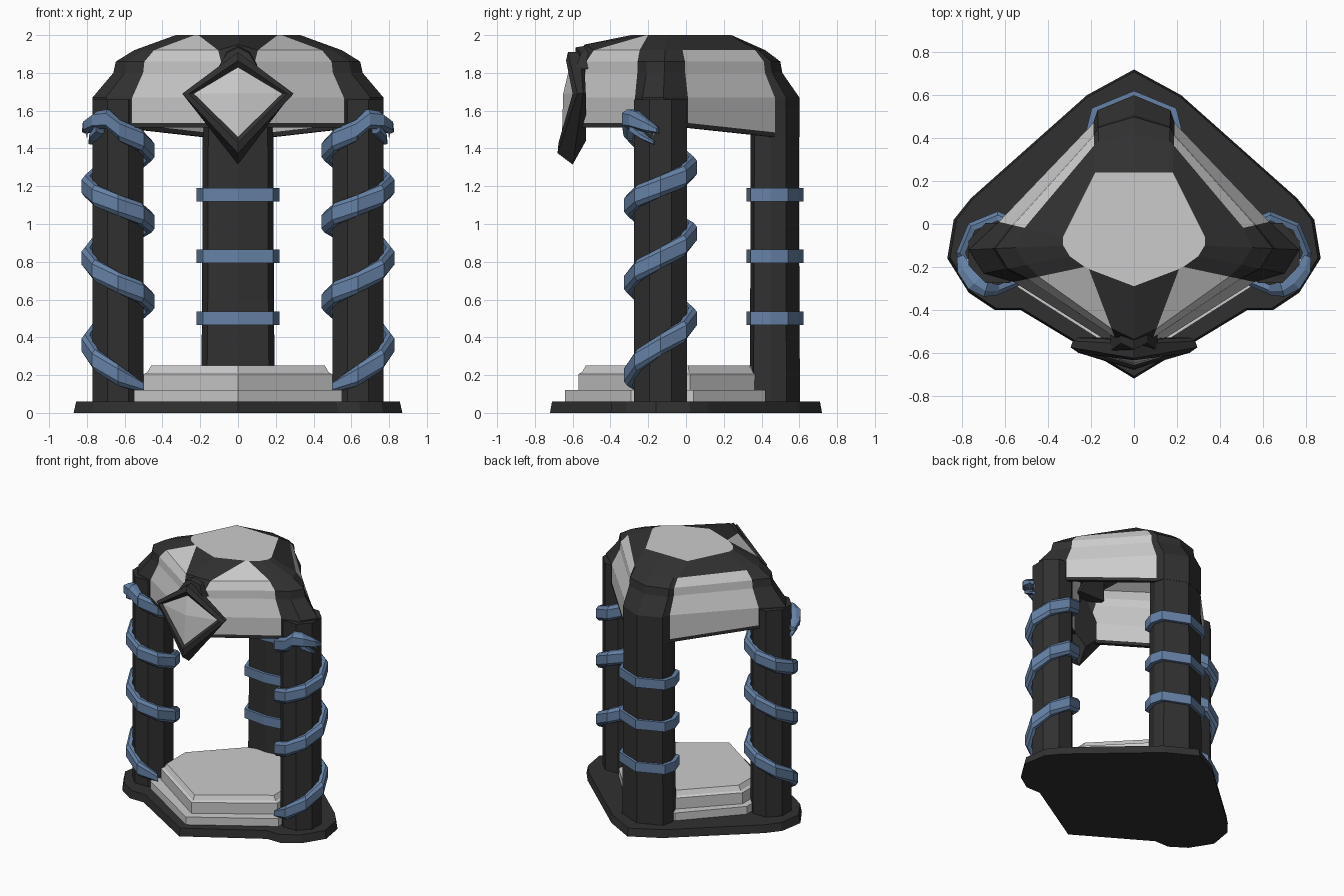
import bpy, bmesh, math
from mathutils import Vector

if "Cube" in bpy.data.objects:
    bpy.data.objects.remove(bpy.data.objects["Cube"])

def material(name, col):
    m = bpy.data.materials.new(name)
    m.diffuse_color = (*col, 1)
    m.use_nodes = True
    m.node_tree.nodes["Principled BSDF"].inputs["Base Color"].default_value = m.diffuse_color
    return m

DARK = material("dark_stone", (0.03, 0.03, 0.03))
BLUE = material("blue_metal", (0.13, 0.22, 0.38))

def build(name, verts, faces, mat=None, recalc=True):
    me = bpy.data.meshes.new(name)
    me.from_pydata([tuple(v) for v in verts], [], faces)
    bm = bmesh.new()
    bm.from_mesh(me)
    loose = [v for v in bm.verts if not v.link_faces]
    bmesh.ops.delete(bm, geom=loose, context='VERTS')
    if recalc:
        bmesh.ops.recalc_face_normals(bm, faces=bm.faces)
    bm.to_mesh(me)
    bm.free()
    ob = bpy.data.objects.new(name, me)
    bpy.context.collection.objects.link(ob)
    if mat:
        me.materials.append(mat)
    return ob

def skin(rings, caps=True):
    """Vertices and faces joining equal-sized closed rings."""
    n = len(rings[0])
    verts = [v for r in rings for v in r]
    faces = [(i*n + j, i*n + (j+1) % n, (i+1)*n + (j+1) % n, (i+1)*n + j)
             for i in range(len(rings)-1) for j in range(n)]
    if caps:
        faces += [tuple(range(n))[::-1], tuple(range(len(verts)-n, len(verts)))]
    return verts, faces

def mirrored(half):
    """Half outline from front centre to back centre -> full loop."""
    return half + [(-p[0], *p[1:]) for p in half[-2:0:-1]]

def prism(name, outline, levels, mat=None, cy=0, cx=0):
    rings = [[(cx + (x-cx)*s, cy + (y-cy)*s, z) for x, y in outline] for z, s in levels]
    return build(name, *skin(rings), mat)

def sweep(name, path, outs, sizes, mat):
    """Chamfered strap section swept along a path; sizes = (half thickness, half height)."""
    rings = []
    for p, o, (w, h) in zip(path, outs, sizes):
        p, o = Vector(p), Vector(o).normalized()
        rings.append([p + o*(a*w) + Vector((0, 0, b*h)) for a, b in
                      [(1, -.6), (1, .6), (.2, 1), (-1, 1), (-1, -1), (.2, -1)]])
    return build(name, *skin(rings), mat)

# Base plate and stepped floor
prism("base_plate", mirrored([(0, -.72), (.53, -.40), (.65, -.40), (.77, -.32), (.87, -.16),
      (.84, .02), (.76, .12), (.22, .60), (0, .72)]), [(0, 1), (.06, .985)], DARK)
prism("lower_step", mirrored([(0, -.64), (.55, -.29), (.55, .04), (.2, .42), (0, .44)]),
      [(.05, 1), (.12, 1)])
prism("upper_step", mirrored([(0, -.57), (.5, -.23), (.5, .02), (.16, .37), (0, .40)]),
      [(.11, 1), (.205, 1), (.215, .96), (.25, .92)], cy=-.08)

# Back pillar with three straps
back = mirrored([(0, .34), (.16, .36), (.19, .45), (.17, .53), (0, .60)])
prism("back_pillar", back, [(.05, 1.03), (.6, 1), (1.64, .98)], DARK, .47)
for z in (.50, .83, 1.155):
    prism("back_strap", back, [(z-.036, 1.16), (z+.036, 1.16)], BLUE, .47)

# Side pillars with coiled serpents
CX, CY = .635, -.135
zkeys = [(225, .14), (270, .20), (360, .36), (450, .50), (540, .59), (630, .69), (720, .82),
         (810, .95), (900, 1.01), (990, 1.10), (1080, 1.20), (1170, 1.30), (1260, 1.39), (1350, 1.50)]

def coil_z(a):
    for (a0, z0), (a1, z1) in zip(zkeys, zkeys[1:]):
        if a <= a1:
            return z0 + (z1-z0)*(a-a0)/(a1-a0)

for s, side in ((1, "right"), (-1, "left")):
    octagon = [(s*(CX + .147*math.cos(math.radians(22.5+45*k))),
                CY + .152*math.sin(math.radians(22.5+45*k))) for k in range(8)]
    prism(side + "_pillar", octagon, [(.05, 1), (1.66, 1)], DARK, CY, s*CX)
    # body
    path, outs, sizes = [], [], []
    for a in range(225, 1351, 45):
        c, d = math.cos(math.radians(a)), math.sin(math.radians(a))
        path.append((s*(CX + .172*c), CY + .172*d, coil_z(a)))
        outs.append((s*c, d, 0))
        sizes.append((.022, .028 if a == 225 else .056))
    sweep(side + "_serpent_body", path, outs, sizes, BLUE)
    # head and jaw
    sweep(side + "_serpent_head",
          [(s*x, y, z) for x, y, z in [(.63, -.307, 1.50), (.69, -.305, 1.555), (.74, -.27, 1.55),
                                       (.79, -.21, 1.52), (.81, -.15, 1.495)]],
          [(0, -1, 0), (s*.3, -1, 0), (s*.7, -.7, 0), (s, -.5, 0), (s, -.4, 0)],
          [(.024, .056), (.035, .052), (.045, .047), (.035, .035), (.016, .015)], BLUE)
    sweep(side + "_serpent_jaw",
          [(s*x, y, z) for x, y, z in [(.73, -.28, 1.51), (.765, -.23, 1.465), (.78, -.17, 1.43)]],
          [(s*.7, -.7, 0), (s, -.6, 0), (s, -.4, 0)],
          [(.03, .03), (.026, .018), (.012, .01)], BLUE)
    for x, y in ((.80, -.19), (.775, -.17)):
        bpy.ops.mesh.primitive_cone_add(vertices=4, radius1=.009, radius2=0, depth=.05,
                                        location=(s*x, y, 1.475), rotation=(math.pi, 0, 0))
        bpy.context.object.name = side + "_fang"

# Roof shell: each column runs from an outer wall point to a point on the flat top
outer = [(0, -.62), (.07, -.58), (.56, -.27), (.70, -.23), (.77, -.12), (.63, .01),
         (.19, .47), (.17, .53), (0, .60)]
inner = [(0, -.29), (.21, -.21), (.23, -.20), (.30, -.15), (.33, -.10), (.33, -.06),
         (.18, .24), (.16, .24), (0, .24)]
depth = [.5, .5, .7, 1, 1, .8, .9, 1, 1]
levels = [(1.51, 0), (1.535, 0), (1.67, 0), (1.80, .25), (1.86, .28), (1.92, .5), (2.0, 1)]
rings = []
for i, (z, t) in enumerate(levels):
    row = []
    for c, (o, n, k) in enumerate(zip(outer, inner, depth)):
        f = t if t == 1 else t*k
        drop = .05 if c > 5 and i < 2 else 0
        lift = .03 if c == 0 and i == 5 else 0
        row.append((o[0] + (n[0]-o[0])*f, o[1] + (n[1]-o[1])*f, z - drop + lift))
    rings.append(mirrored(row))
verts, faces = skin(rings, False)
N = len(rings[0])
ribs, panels = [], []
for f in faces:
    lvl, seg = divmod(f[0], N)
    seg = min(seg, N-1-seg)
    grey = lvl > 0 and (seg == 1 or (seg == 5 and lvl < 5))
    (panels if grey else ribs).append(f)
panels.append(tuple(range(len(verts)-N, len(verts))))
for name, fs, mat in (("roof_ribs", ribs, DARK), ("roof_panels", panels, None)):
    ob = build(name, verts, fs, mat, recalc=False)
    m = ob.modifiers.new("thickness", 'SOLIDIFY')
    m.thickness, m.offset = .025, -1

# Front diamond: frame rings run top, right, bottom, left
def diamond(top, right, bottom):
    return [top, right, bottom, (-right[0], *right[1:])]

frame = [diamond((0, -.54, 1.89), (.26, -.53, 1.68), (0, -.53, 1.44)),
         diamond((0, -.56, 1.91), (.285, -.545, 1.69), (0, -.60, 1.315)),
         diamond((0, -.625, 1.91), (.295, -.575, 1.69), (0, -.68, 1.375)),
         diamond((0, -.635, 1.865), (.26, -.60, 1.69), (0, -.675, 1.43)),
         diamond((0, -.615, 1.83), (.235, -.585, 1.69), (0, -.655, 1.46))]
build("diamond_frame", *skin(frame), DARK)
gem = diamond((0, -.617, 1.83), (.235, -.588, 1.69), (0, -.657, 1.46)) + [(0, -.65, 1.69), (0, -.57, 1.69)]
build("diamond_panel", gem, [(i, (i+1) % 4, c) for i in range(4) for c in (4, 5)])

# Crest wedge linking the diamond to the roof ridge
crest = [[(-.11, y0, 1.82), (.11, y0, 1.82), (.06, y1, z), (0, y1-.03, z+.03), (-.06, y1, z)]
         for y0, y1, z in ((-.59, -.555, 1.905), (-.46, -.40, 1.93))]
build("crest", *skin(crest), DARK)
